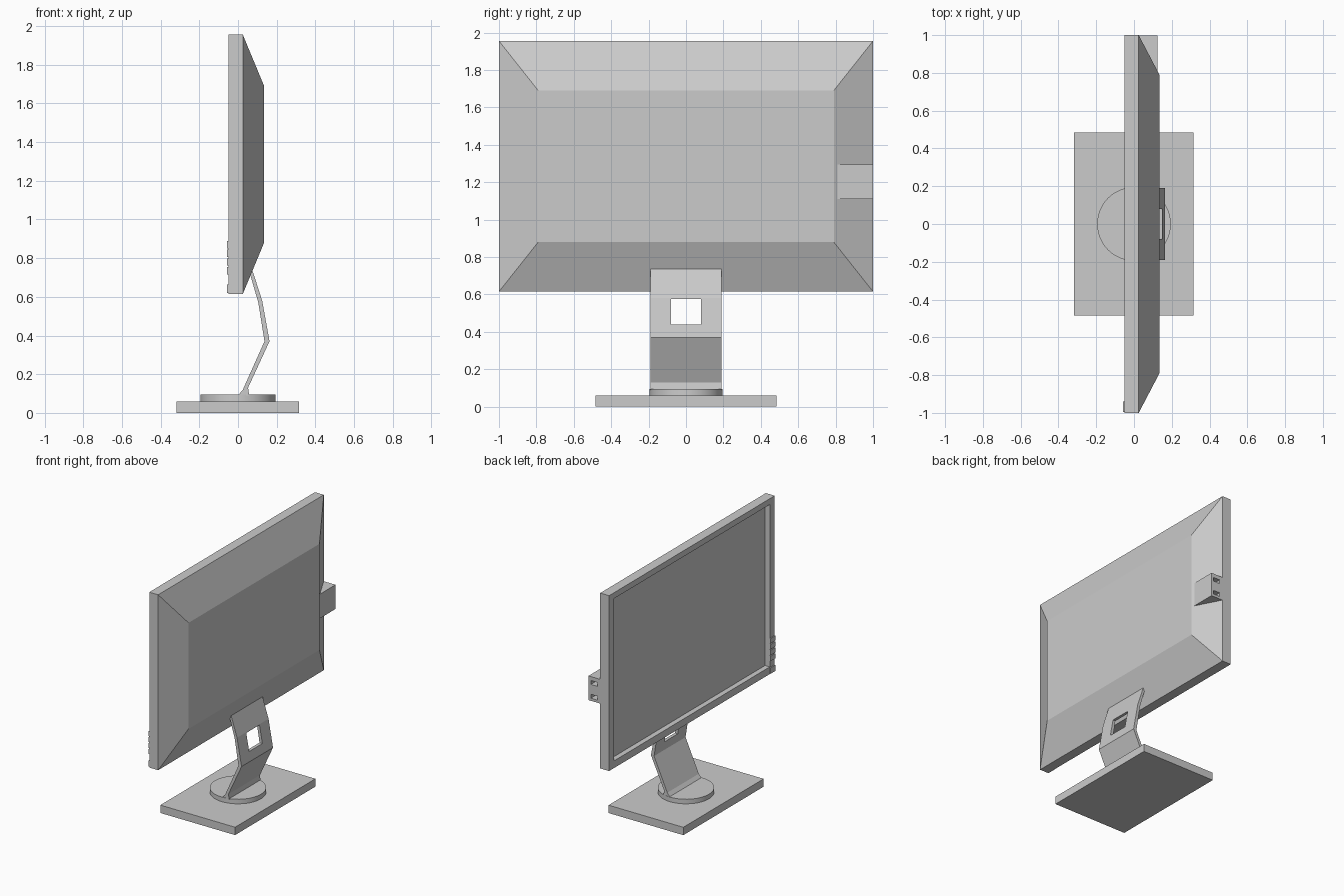
import bpy, bmesh
from mathutils import Vector

if "Cube" in bpy.data.objects:
    bpy.data.objects.remove(bpy.data.objects["Cube"])


def finish(name, bm):
    bmesh.ops.recalc_face_normals(bm, faces=bm.faces)
    me = bpy.data.meshes.new(name)
    bm.to_mesh(me)
    bm.free()
    ob = bpy.data.objects.new(name, me)
    bpy.context.collection.objects.link(ob)
    return ob


def box(name, x, y, z):
    bm = bmesh.new()
    bmesh.ops.create_cube(bm, size=1)
    for v in bm.verts:
        v.co = Vector((a[0] if c < 0 else a[1]) for a, c in zip((x, y, z), v.co))
    return finish(name, bm)


def loft(name, rects):
    """Join rectangles (x, half width, z low, z high) into a closed shell."""
    bm = bmesh.new()
    rings = [[bm.verts.new((x, y, z)) for y, z in
              ((-w, z0), (w, z0), (w, z1), (-w, z1))] for x, w, z0, z1 in rects]
    for a, b in zip(rings, rings[1:]):
        for i in range(4):
            j = (i + 1) % 4
            bm.faces.new((a[i], a[j], b[j], b[i]))
    bm.faces.new(rings[0])
    bm.faces.new(rings[-1])
    return finish(name, bm)


def extrude_profile(name, pts, y0, y1):
    bm = bmesh.new()
    f = bm.faces.new([bm.verts.new((x, y0, z)) for x, z in pts])
    ext = bmesh.ops.extrude_face_region(bm, geom=[f])
    bmesh.ops.translate(bm, vec=(0, y1 - y0, 0),
                        verts=[g for g in ext["geom"] if isinstance(g, bmesh.types.BMVert)])
    # the extrude keeps the start face only when needed; close the shell
    if any(e.is_boundary for e in bm.edges):
        bmesh.ops.holes_fill(bm, edges=[e for e in bm.edges if e.is_boundary])
    return finish(name, bm)


def cut(target, cutter):
    mod = target.modifiers.new("cut", "BOOLEAN")
    mod.operation = "DIFFERENCE"
    mod.solver = "EXACT"
    mod.object = cutter
    bpy.context.view_layer.objects.active = target
    bpy.ops.object.modifier_apply(modifier=mod.name)
    bpy.data.objects.remove(cutter, do_unlink=True)


# Display: recessed screen, bezel, frame sides and tapered back
loft("display", [(-0.01, 0.94, 0.67, 1.91),
                 (-0.05, 0.94, 0.67, 1.91),
                 (-0.05, 1.0, 0.615, 1.955),
                 (0.025, 1.0, 0.615, 1.955),
                 (0.135, 0.79, 0.88, 1.69)])

# Side port housing with two sockets
housing = box("port_housing", (0.015, 0.125), (0.81, 0.999), (1.11, 1.295))
for z in (1.145, 1.25):
    cut(housing, box("socket_cutter", (0.05, 0.105), (0.93, 1.05), (z - 0.015, z + 0.015)))

# Control buttons on the bezel and a larger power button
for i in range(4):
    z = 0.735 + i * 0.045
    box(f"button_{i + 1}", (-0.058, -0.045), (-0.995, -0.94), (z - 0.019, z + 0.019))
box("power_button", (-0.058, -0.045), (-0.995, -0.94), (0.62, 0.665))

# Bent stand arm with cable opening
arm = extrude_profile("stand_arm", [
    (0.0, 0.09), (0.025, 0.12), (0.137, 0.37), (0.105, 0.57), (0.05, 0.76),
    (0.072, 0.745), (0.125, 0.58), (0.163, 0.37), (0.052, 0.13), (0.058, 0.09)],
    -0.19, 0.19)
cut(arm, box("cable_cutter", (0.0, 0.3), (-0.08, 0.08), (0.44, 0.575)))

# Swivel disc
bpy.ops.mesh.primitive_cylinder_add(vertices=48, radius=0.195, depth=0.04,
                                    location=(0, 0, 0.075))
disc = bpy.context.object
disc.name = "swivel_disc"
bpy.ops.object.shade_smooth_by_angle()

# Base plate
box("base_plate", (-0.317, 0.315), (-0.485, 0.485), (0, 0.06))
